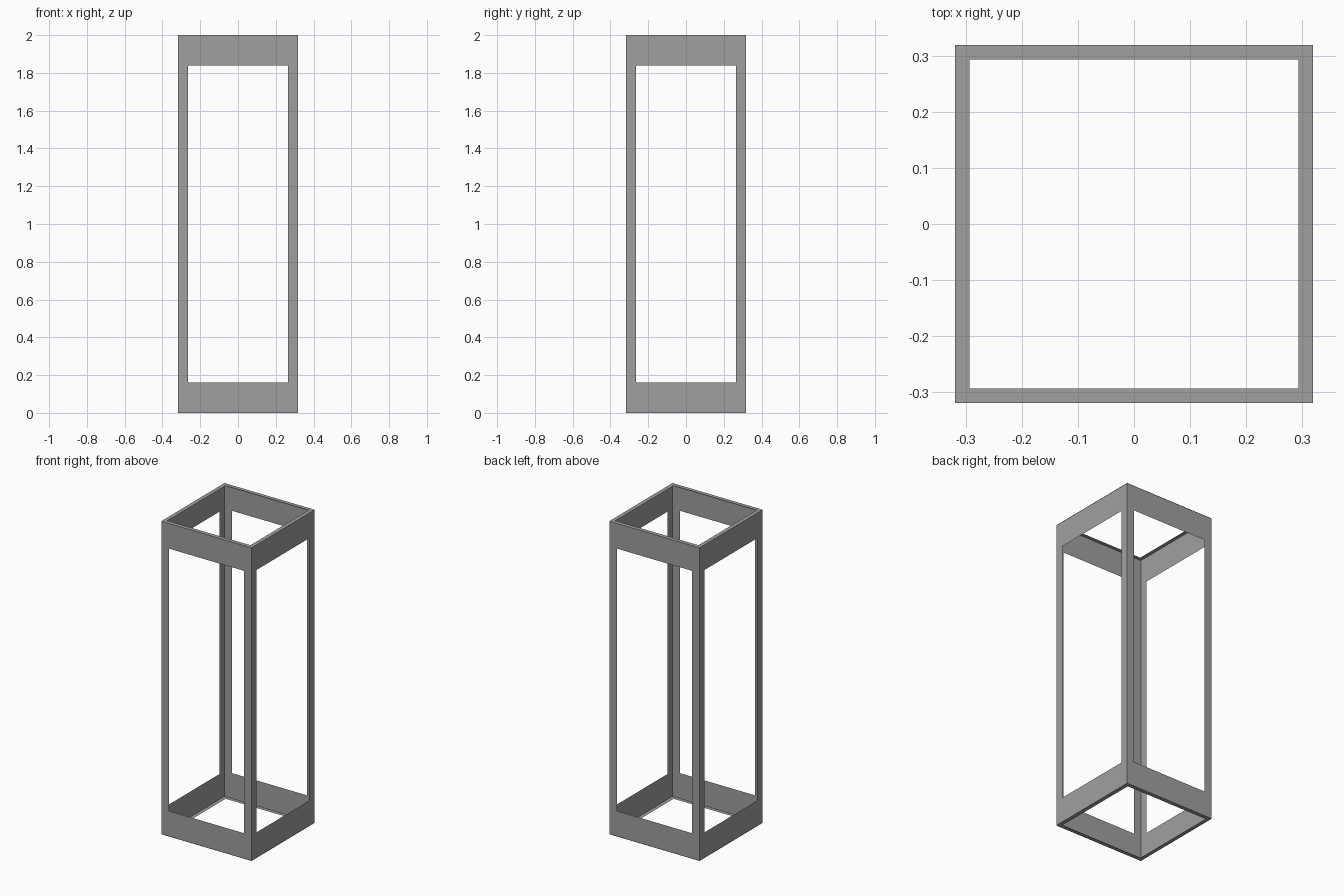
import bpy
import bmesh
from mathutils import Matrix

cube = bpy.data.objects.get("Cube")
if cube:
    bpy.data.objects.remove(cube, do_unlink=True)

HALF = 0.317       # half the width across the sheet walls
OPEN = 0.265       # half the opening width
BAND = 0.162       # height of the top and bottom bands
HEIGHT = 2.0
RIM_OUT = 0.319    # outer and inner half widths of the flat rims
RIM_IN = 0.293

# Grey metal
metal = bpy.data.materials.new("grey metal")
metal.use_nodes = True
grey = (0.35, 0.35, 0.35, 1)
metal.diffuse_color = grey
metal.node_tree.nodes["Principled BSDF"].inputs["Base Color"].default_value = grey


def four_sided(name, faces_for_side):
    """Repeat one side's faces around z and join the corners."""
    bm = bmesh.new()
    for side in range(4):
        turn = Matrix.Rotation(side * 1.5707963268, 4, "Z")
        new_verts = faces_for_side(bm)
        bmesh.ops.transform(bm, matrix=turn, verts=new_verts)
    bmesh.ops.remove_doubles(bm, verts=bm.verts, dist=0.0001)
    mesh = bpy.data.meshes.new(name)
    bm.to_mesh(mesh)
    bm.free()
    mesh.materials.append(metal)
    obj = bpy.data.objects.new(name, mesh)
    bpy.context.collection.objects.link(obj)


# Thin sheet panel: a grid of cells with the middle cell left open
def panel(bm):
    xs = (-HALF, -OPEN, OPEN, HALF)
    zs = (0, BAND, HEIGHT - BAND, HEIGHT)
    grid = [[bm.verts.new((x, -HALF, z)) for x in xs] for z in zs]
    for i in range(3):
        for j in range(3):
            if (i, j) != (1, 1):
                bm.faces.new((grid[i][j], grid[i][j + 1],
                              grid[i + 1][j + 1], grid[i + 1][j]))
    return [v for row in grid for v in row]


# Flat rim turned inwards, one mitred strip per side
def rim(z):
    def strip(bm):
        corners = ((-RIM_OUT, -RIM_OUT), (RIM_OUT, -RIM_OUT),
                   (RIM_IN, -RIM_IN), (-RIM_IN, -RIM_IN))
        verts = [bm.verts.new((x, y, z)) for x, y in corners]
        bm.faces.new(verts if z > 0 else verts[::-1])
        return verts
    return strip


four_sided("sheet_walls", panel)
four_sided("top_rim", rim(HEIGHT))
four_sided("bottom_rim", rim(0))
